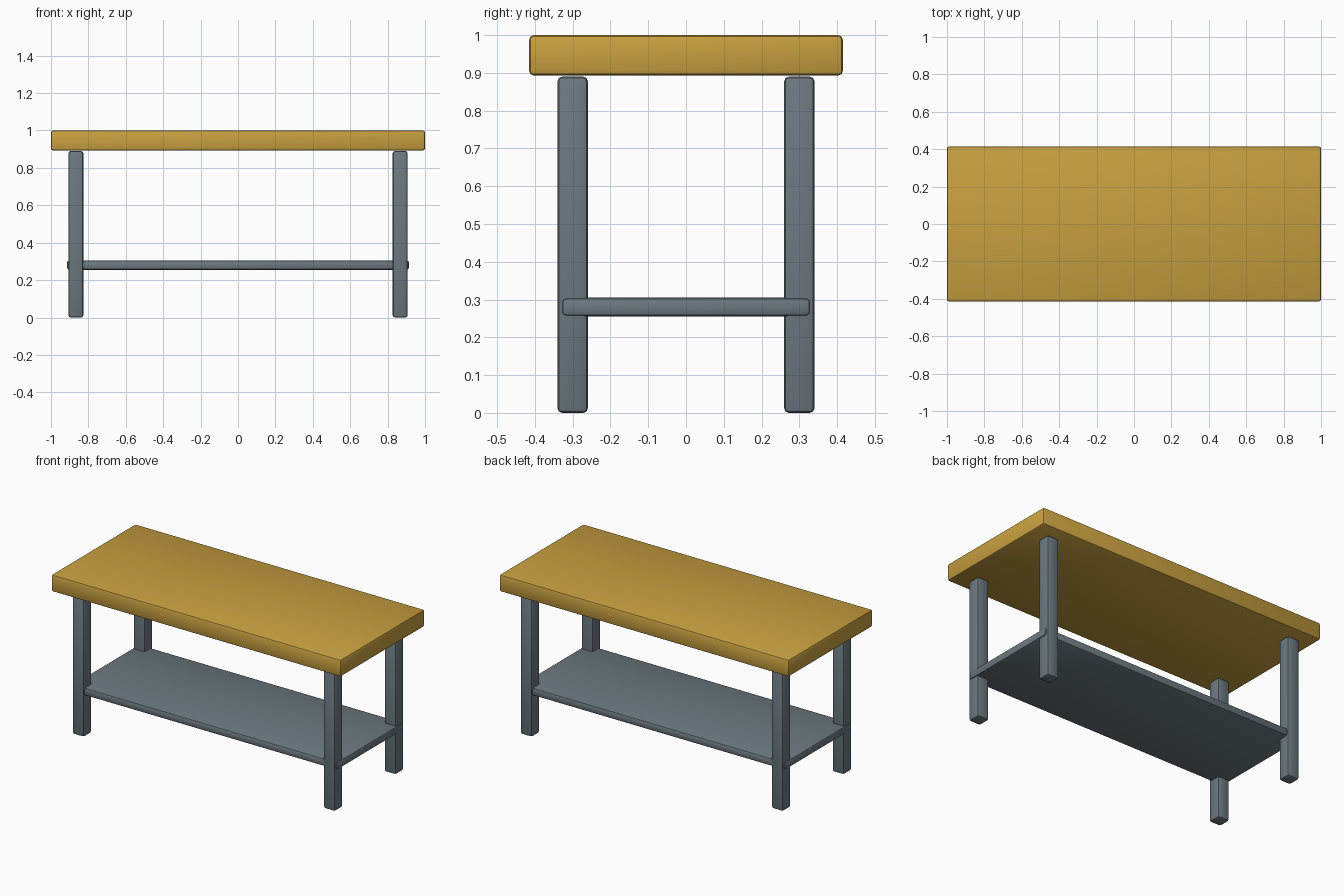
import bpy
import math

cube = bpy.data.objects.get("Cube")
if cube:
    bpy.data.objects.remove(cube, do_unlink=True)


def make_material(name, rgb):
    mat = bpy.data.materials.new(name)
    mat.use_nodes = True
    colour = (*rgb, 1.0)
    mat.diffuse_color = colour
    mat.node_tree.nodes["Principled BSDF"].inputs["Base Color"].default_value = colour
    return mat


def rounded_box(name, low, high, bevel, mat):
    """Box between two corners with softened edges."""
    centre = [(a + b) / 2 for a, b in zip(low, high)]
    bpy.ops.mesh.primitive_cube_add(size=1, location=centre)
    obj = bpy.context.object
    obj.name = name
    obj.scale = [b - a for a, b in zip(low, high)]
    bpy.ops.object.transform_apply(location=False, rotation=False, scale=True)
    mod = obj.modifiers.new("soft_edges", "BEVEL")
    mod.width = bevel
    mod.segments = 2
    bpy.ops.object.modifier_apply(modifier=mod.name)
    bpy.ops.object.shade_smooth_by_angle(angle=math.radians(30))
    obj.data.materials.append(mat)
    return obj


wood = make_material("golden_wood", (0.578, 0.352, 0.051))
steel = make_material("grey_steel", (0.15, 0.191, 0.216))

# Thick worktop
rounded_box("table_top", (-1, -0.415, 0.893), (1, 0.415, 1), 0.012, wood)

# Lower shelf, its ends poking just past the legs
rounded_box("lower_shelf", (-0.915, -0.33, 0.255), (0.915, 0.33, 0.305), 0.014, steel)

# Four square legs
half = 0.04
for x, side in ((-0.867, "right"), (0.867, "left")):
    for y, end in ((-0.3, "front"), (0.3, "back")):
        rounded_box(f"{end}_{side}_leg", (x - half, y - half, 0),
                    (x + half, y + half, 0.89), 0.012, steel)
